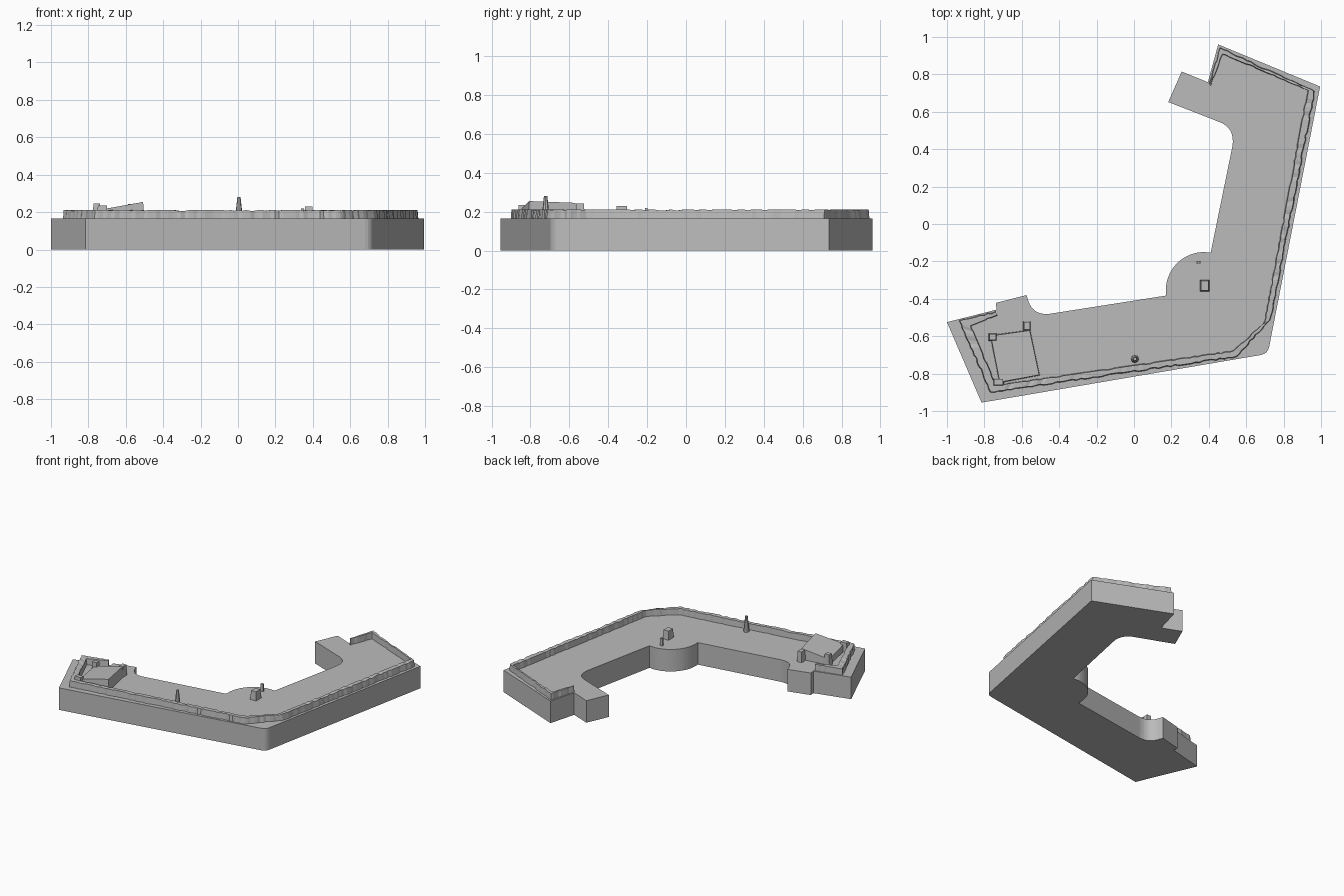
import bpy, bmesh, math, random
from mathutils import Vector

random.seed(4)
if "Cube" in bpy.data.objects:
    bpy.data.objects.remove(bpy.data.objects["Cube"], do_unlink=True)

grey = bpy.data.materials.new("plain grey")
grey.use_nodes = True
COLOR = (0.5, 0.5, 0.5, 1)
grey.diffuse_color = COLOR
grey.node_tree.nodes["Principled BSDF"].inputs["Base Color"].default_value = COLOR
DECK, RIM = 0.165, 0.211


def finish(name, bm):
    bmesh.ops.recalc_face_normals(bm, faces=bm.faces)
    mesh = bpy.data.meshes.new(name)
    bm.to_mesh(mesh)
    bm.free()
    mesh.materials.append(grey)
    obj = bpy.data.objects.new(name, mesh)
    bpy.context.collection.objects.link(obj)
    return obj


def prism(name, points, bottom, top, taper=1.0):
    """Closed prism; top is a height or a function of the point."""
    bm = bmesh.new()
    height = top if callable(top) else lambda p: top
    mid = sum((Vector(p) for p in points), Vector((0, 0))) / len(points)
    low = [bm.verts.new((x, y, bottom)) for x, y in points]
    high = []
    for p in points:
        q = mid + (Vector(p) - mid) * taper
        high.append(bm.verts.new((q.x, q.y, height(q))))
    bm.faces.new(low)
    bm.faces.new(high)
    for i in range(len(points)):
        j = (i + 1) % len(points)
        bm.faces.new((low[i], low[j], high[j], high[i]))
    return finish(name, bm)


def bend(a, corner, b, steps=8):
    """Rounded corner from a to b."""
    a, c, b = Vector(a), Vector(corner), Vector(b)
    ts = [i / steps for i in range(steps + 1)]
    return [tuple(a * (1 - t) ** 2 + c * 2 * t * (1 - t) + b * t * t) for t in ts]


def arc(cx, cy, r, start, end, steps=14):
    angles = [math.radians(start + (end - start) * i / steps) for i in range(steps + 1)]
    return [(cx + r * math.cos(a), cy + r * math.sin(a)) for a in angles]


# Main building body with its two wings
outline = [(-1, -0.525), (-0.735, -0.458), (-0.738, -0.422), (-0.575, -0.38)]
outline += bend((-0.565, -0.41), (-0.54, -0.49), (-0.45, -0.48))
outline += [(0.17, -0.383)]
outline += arc(0.375, -0.355, 0.205, 180, 90)
outline += [(0.41, -0.153)]
outline += bend((0.525, 0.41), (0.545, 0.515), (0.45, 0.548))
outline += [(0.183, 0.652), (0.255, 0.815), (0.395, 0.758), (0.45, 0.96), (0.995, 0.735)]
outline += bend((0.722, -0.66), (0.715, -0.692), (0.68, -0.7), 4)
outline += [(-0.815, -0.955)]
prism("building_body", outline, 0, DECK)

# Ragged parapet: outer and inner edge given at each corner
rim = [((-0.742, -0.465), (-0.73, -0.49)), ((-0.94, -0.515), (-0.87, -0.545)),
       ((-0.77, -0.905), (-0.735, -0.86)), ((0.55, -0.715), (0.53, -0.675)),
       ((0.735, -0.51), (0.695, -0.525)), ((0.972, 0.71), (0.925, 0.715)),
       ((0.458, 0.948), (0.475, 0.905)), ((0.4, 0.75), (0.412, 0.738))]
sections = []
for (o1, i1), (o2, i2) in zip(rim, rim[1:]):
    o1, i1, o2, i2 = (Vector(p) for p in (o1, i1, o2, i2))
    count = max(2, int((o2 - o1).length / 0.022))
    for k in range(count):
        t = k / count
        sections.append((o1.lerp(o2, t), i1.lerp(i2, t)))
sections.append(tuple(Vector(p) for p in rim[-1]))

bm = bmesh.new()
rings = []
for outer, inner in sections:
    across = (inner - outer).normalized()
    outer = outer + across * random.choice((0, 0, 0.004, 0.007))
    inner = inner - across * random.choice((0, 0, 0.004))
    top = RIM - random.choice((0, 0, 0, 0.004))
    ring = [(outer, DECK - 0.01), (outer + across * 0.005, top),
            (inner - across * 0.004, top), (inner, DECK - 0.01)]
    rings.append([bm.verts.new((p.x, p.y, z)) for p, z in ring])
for a, b in zip(rings, rings[1:]):
    for i in range(4):
        j = (i + 1) % 4
        bm.faces.new((a[i], a[j], b[j], b[i]))
bm.faces.new(rings[0])
bm.faces.new(rings[-1])
finish("parapet", bm)

# Sloped rooftop block with small lumps at its corners
prism("roof_block", [(-0.77, -0.595), (-0.555, -0.565), (-0.503, -0.81), (-0.72, -0.85)],
      DECK - 0.01, lambda p: 0.252 + 0.18 * (p.x + 0.52), 0.97)


def box(name, x, y, w, d, top, taper=0.8):
    pts = [(x + sx * w / 2, y + sy * d / 2) for sx, sy in ((-1, -1), (1, -1), (1, 1), (-1, 1))]
    prism(name, pts, DECK - 0.01, top, taper)


box("block_lump_west", -0.755, -0.605, 0.045, 0.04, 0.245)
box("block_lump_north", -0.573, -0.545, 0.04, 0.05, 0.243)
box("block_lump_south", -0.725, -0.845, 0.06, 0.04, 0.235)

# Rooftop vents and the narrow chimney
box("roof_vent", 0.378, -0.33, 0.05, 0.065, 0.23)
box("small_vent", 0.345, -0.205, 0.022, 0.015, 0.22)
prism("chimney", arc(0.005, -0.722, 0.022, 0, 315, 7), DECK - 0.01, 0.28, 0.4)
